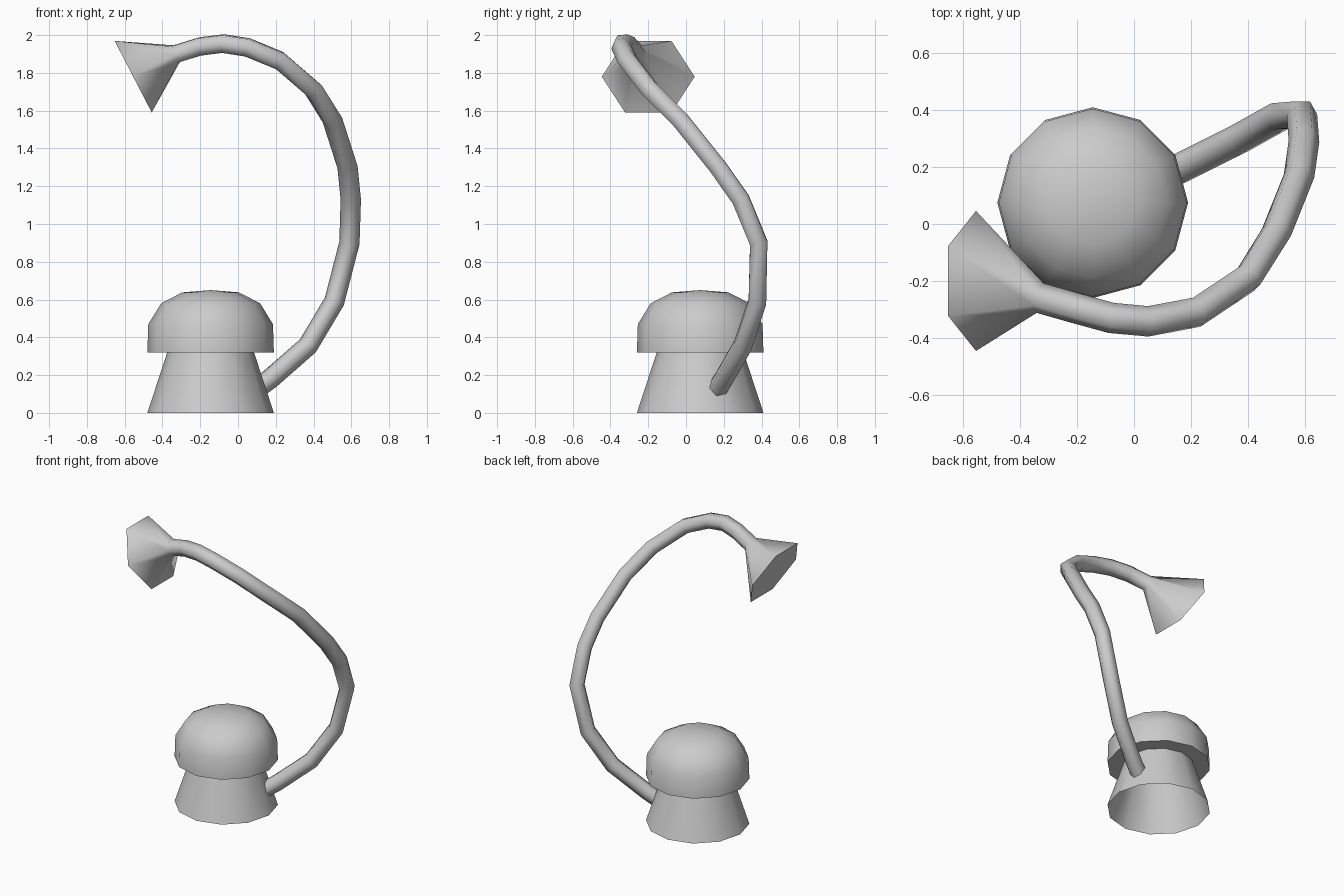
import bpy, bmesh, math
from mathutils import Vector

if "Cube" in bpy.data.objects:
    bpy.data.objects.remove(bpy.data.objects["Cube"])


def make_object(name, bm, angle):
    bmesh.ops.recalc_face_normals(bm, faces=bm.faces)
    mesh = bpy.data.meshes.new(name)
    bm.to_mesh(mesh)
    bm.free()
    obj = bpy.data.objects.new(name, mesh)
    bpy.context.collection.objects.link(obj)
    bpy.ops.object.select_all(action='DESELECT')
    obj.select_set(True)
    bpy.context.view_layer.objects.active = obj
    bpy.ops.object.shade_smooth_by_angle(angle=math.radians(angle))
    return obj


def loft(name, rings, angle, cap_start, cap_end):
    """Skin a list of point rings that all have the same count."""
    bm = bmesh.new()
    loops = [[bm.verts.new(p) for p in ring] for ring in rings]
    n = len(loops[0])
    for a, b in zip(loops, loops[1:]):
        for i in range(n):
            j = (i + 1) % n
            bm.faces.new((a[i], a[j], b[j], b[i]))
    if cap_start:
        bm.faces.new(loops[0])
    if cap_end:
        bm.faces.new(loops[-1])
    bmesh.ops.remove_doubles(bm, verts=bm.verts, dist=1e-4)
    return make_object(name, bm, angle)


def ring(center, u, v, radius, sides):
    return [Vector(center) + radius * (math.cos(t) * u + math.sin(t) * v)
            for t in (2 * math.pi * i / sides for i in range(sides))]


X, Y = Vector((1, 0, 0)), Vector((0, 1, 0))
CX, CY = -0.145, 0.075


def turned(name, profile, cap_start):
    rings = [ring((CX, CY, z), X, Y, r, 12) for r, z in profile]
    return loft(name, rings, 40, cap_start, False)


# Flared base, open underneath
turned("base", [(0.335, 0), (0.23, 0.32)], False)

# Domed cap with flat underside
turned("cap", [(0.335, 0.32), (0.33, 0.47), (0.262, 0.58),
               (0.15, 0.638), (0.0, 0.65)], True)

# Curved arm, from the horn mouth down to the base
path = [Vector(p) for p in [
    (-0.555, -0.20, 1.78), (-0.33, -0.26, 1.90), (-0.20, -0.297, 1.94),
    (-0.08, -0.33, 1.955), (0.05, -0.342, 1.935), (0.22, -0.31, 1.865),
    (0.40, -0.19, 1.71), (0.50, -0.03, 1.55), (0.58, 0.17, 1.30),
    (0.597, 0.29, 1.13), (0.59, 0.385, 0.90), (0.51, 0.378, 0.59),
    (0.37, 0.30, 0.355), (0.17, 0.20, 0.18), (0.06, 0.15, 0.10)]]

tangent = Vector((0.887, 0, 0.46)).normalized()
u = Y.copy()
rings = []
for i, p in enumerate(path):
    if i:
        nxt = path[min(i + 1, len(path) - 1)]
        new = ((p - path[i - 1]).normalized()
               + (nxt - p).normalized()).normalized()
        u.rotate(tangent.rotation_difference(new))
        tangent = new
    # First ring is the hexagonal horn mouth
    rings.append(ring(p, u, tangent.cross(u), 0.054 if i else 0.246, 6))

loft("arm_and_horn", rings, 80, True, True)
